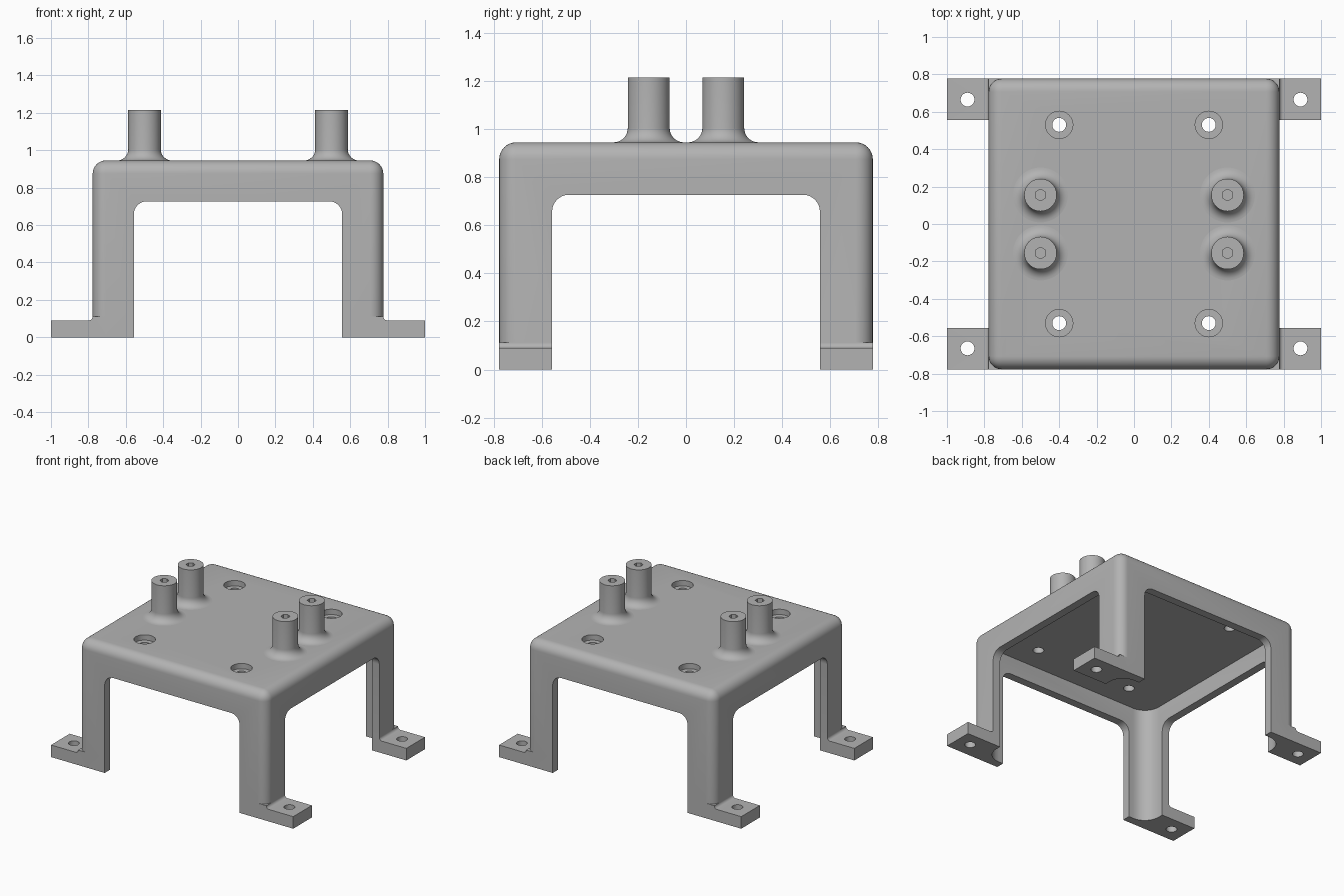
import bpy, bmesh, math
from mathutils import Matrix, Vector

if "Cube" in bpy.data.objects:
    bpy.data.objects.remove(bpy.data.objects["Cube"], do_unlink=True)

GREY = (0.45, 0.45, 0.45, 1)
mat = bpy.data.materials.new("plain grey")
mat.use_nodes = True
mat.diffuse_color = GREY
mat.node_tree.nodes["Principled BSDF"].inputs["Base Color"].default_value = GREY

HALF, TOP, FOOT_Z, LEG = 0.777, 0.945, 0.09, 0.557
WALL, CEILING = 0.06, 0.86
SIDES = [(sx, sy) for sx in (-1, 1) for sy in (-1, 1)]


def finish(bm, name):
    bmesh.ops.recalc_face_normals(bm, faces=bm.faces)
    mesh = bpy.data.meshes.new(name)
    bm.to_mesh(mesh)
    bm.free()
    mesh.materials.append(mat)
    ob = bpy.data.objects.new(name, mesh)
    bpy.context.collection.objects.link(ob)
    return ob


def box(name, lo, hi, radius, pick):
    """Box with the edges chosen by pick rounded off."""
    bm = bmesh.new()
    lo, hi = Vector(lo), Vector(hi)
    bmesh.ops.create_cube(bm, size=1, matrix=Matrix.Translation((lo + hi) / 2)
                          @ Matrix.Diagonal((*(hi - lo), 1)))
    bmesh.ops.bevel(bm, geom=[e for e in bm.edges if pick(e)], offset=radius,
                    segments=8, profile=0.5, affect='EDGES')
    return finish(bm, name)


def cylinder(name, x, y, z0, z1, radius, sides=40):
    bm = bmesh.new()
    bmesh.ops.create_cone(bm, cap_ends=True, segments=sides, radius1=radius, radius2=radius,
                          depth=z1 - z0, matrix=Matrix.Translation((x, y, (z0 + z1) / 2)))
    return finish(bm, name)


def boolean(target, tool, operation='DIFFERENCE'):
    mod = target.modifiers.new("bool", 'BOOLEAN')
    mod.operation, mod.solver, mod.object = operation, 'EXACT', tool
    bpy.context.view_layer.objects.active = target
    bpy.ops.object.modifier_apply(modifier=mod.name)
    bpy.data.objects.remove(tool, do_unlink=True)


def smooth(ob):
    bpy.ops.object.select_all(action='DESELECT')
    ob.select_set(True)
    bpy.context.view_layer.objects.active = ob
    bpy.ops.object.shade_smooth_by_angle(angle=math.radians(32))


def along(axis):
    return lambda e: abs((e.verts[0].co - e.verts[1].co).normalized()[axis]) > 0.9


def arc(cx, cz, r, a0, a1, n=8):
    return [(cx + r * math.cos(math.radians(a0 + (a1 - a0) * i / n)),
             cz + r * math.sin(math.radians(a0 + (a1 - a0) * i / n))) for i in range(n + 1)]


# Table body: block with rounded sides and top
frame = box("bracket_frame", (-HALF, -HALF, 0), (HALF, HALF, TOP), 0.07,
            lambda e: max(v.co.z for v in e.verts) > 0.1)

# Feet: flat tabs blended into the legs
f = 0.022
foot_profile = [(0.6, 0), (1, 0), (1, FOOT_Z)] + arc(HALF + f, FOOT_Z + f, f, 270, 180) \
    + [(0.6, FOOT_Z + f)]
for sx, sy in SIDES:
    bm = bmesh.new()
    face = bm.faces.new([bm.verts.new((sx * x, sy * HALF, z)) for x, z in foot_profile])
    ext = bmesh.ops.extrude_face_region(bm, geom=[face])
    bmesh.ops.translate(bm, vec=(0, sy * (LEG - HALF), 0),
                        verts=[g for g in ext["geom"] if isinstance(g, bmesh.types.BMVert)])
    boolean(frame, finish(bm, "foot"), 'UNION')

# Hollow underside with rounded inner corners
INNER = HALF - WALL
boolean(frame, box("cavity", (-INNER, -INNER, -0.2), (INNER, INNER, CEILING), 0.12, along(2)))

# Arched openings through both pairs of walls
boolean(frame, box("opening_y", (-LEG, -1.5, -0.3), (LEG, 1.5, 0.727), 0.07, along(1)))
boolean(frame, box("opening_x", (-1.5, -LEG, -0.3), (1.5, LEG, 0.727), 0.07, along(0)))

# Foot holes and counterbored top holes
for sx, sy in SIDES:
    boolean(frame, cylinder("foot_hole", sx * 0.89, sy * 0.665, -0.1, 0.2, 0.037))
    boolean(frame, cylinder("top_hole", sx * 0.4, sy * 0.53, 0.7, 1.1, 0.037))
    boolean(frame, cylinder("counterbore", sx * 0.4, sy * 0.53, 0.905, 1.1, 0.073))
smooth(frame)

# Standoff posts: flared base, blind hexagonal hole
R, FLARE, POST_TOP = 0.087, 0.06, 1.215
profile = [(0, TOP - 0.02), (R + FLARE, TOP - 0.02)] \
    + arc(R + FLARE, TOP + FLARE, FLARE, 270, 180) + [(R, POST_TOP), (0, POST_TOP)]
for sx, sy in SIDES:
    bm = bmesh.new()
    verts = [bm.verts.new((r, 0, z)) for r, z in profile]
    edges = [bm.edges.new(pair) for pair in zip(verts, verts[1:])]
    bmesh.ops.spin(bm, geom=verts + edges, axis=(0, 0, 1), cent=(0, 0, 0),
                   angle=math.tau, steps=48)
    bmesh.ops.remove_doubles(bm, verts=bm.verts, dist=0.0002)
    bmesh.ops.translate(bm, vec=(sx * 0.5, sy * 0.155, 0), verts=bm.verts)
    post = finish(bm, f"{'front' if sy < 0 else 'back'}_{'left' if sx > 0 else 'right'}_post")
    boolean(post, cylinder("hex_hole", sx * 0.5, sy * 0.155, 1.0, 1.4, 0.031, 6))
    smooth(post)
